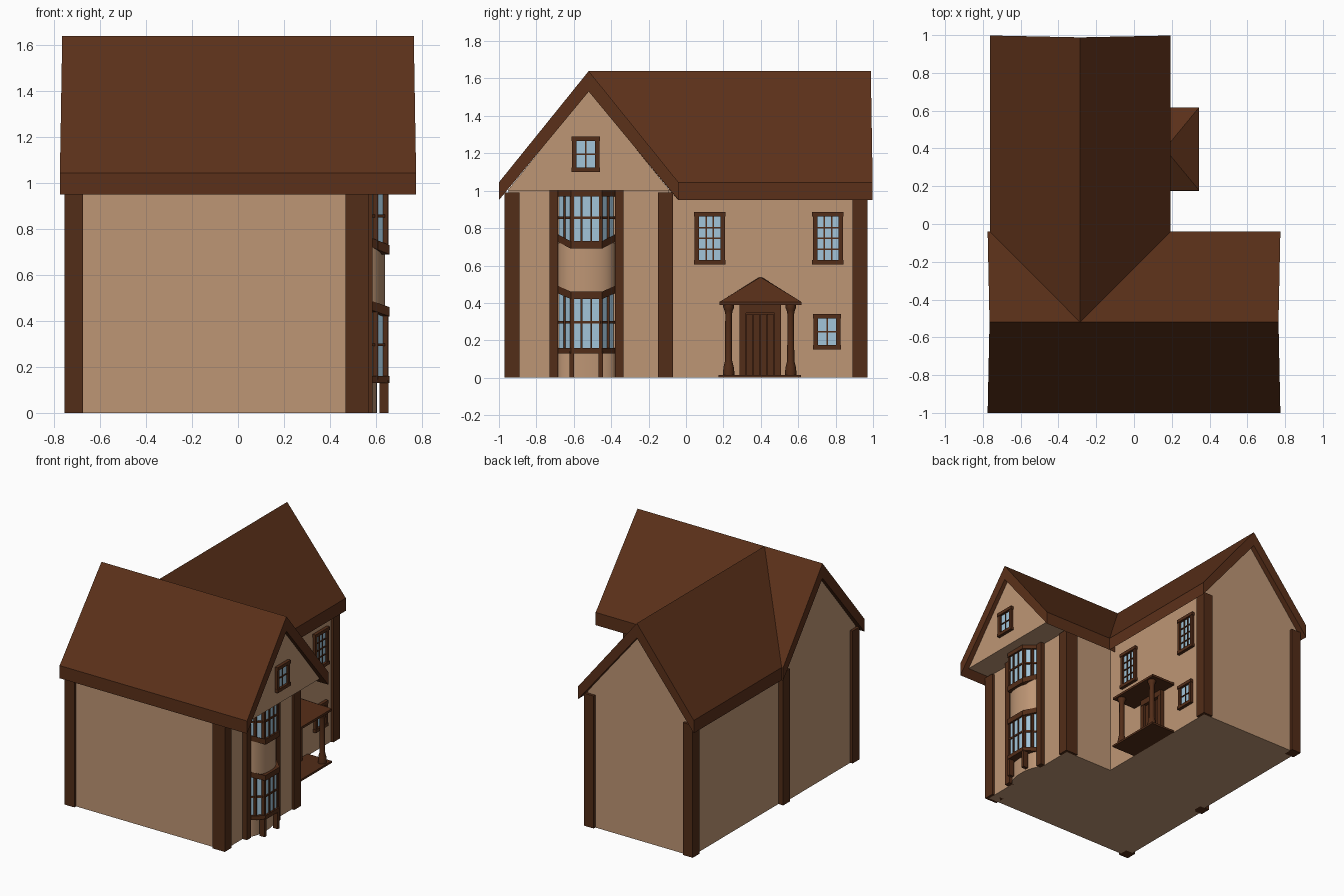
import bpy, bmesh, math

if "Cube" in bpy.data.objects:
    bpy.data.objects.remove(bpy.data.objects["Cube"])


def material(name, rgb):
    m = bpy.data.materials.new(name)
    m.diffuse_color = (*rgb, 1)
    m.use_nodes = True
    m.node_tree.nodes["Principled BSDF"].inputs["Base Color"].default_value = m.diffuse_color
    return m


TAN = material("plaster", (0.515, 0.305, 0.178))
ROOF = material("roof_brown", (0.105, 0.030, 0.010))
WOOD = material("timber_brown", (0.085, 0.026, 0.009))
GLASS = material("glass_blue", (0.36, 0.56, 0.70))


def loft(name, rings, mat, smooth=False):
    """Skin equal-sized point rings and cap both ends."""
    bm = bmesh.new()
    vs = [[bm.verts.new(p) for p in r] for r in rings]
    n = len(rings[0])
    for a, b in zip(vs, vs[1:]):
        for i in range(n):
            j = (i + 1) % n
            bm.faces.new((a[i], a[j], b[j], b[i]))
    bm.faces.new(vs[0])
    bm.faces.new(vs[-1])
    bmesh.ops.recalc_face_normals(bm, faces=bm.faces)
    me = bpy.data.meshes.new(name)
    bm.to_mesh(me)
    bm.free()
    me.materials.append(mat)
    ob = bpy.data.objects.new(name, me)
    bpy.context.collection.objects.link(ob)
    if smooth:
        bpy.ops.object.select_all(action='DESELECT')
        ob.select_set(True)
        bpy.context.view_layer.objects.active = ob
        bpy.ops.object.shade_smooth_by_angle(angle=math.radians(35))
    return ob


def box(name, x0, x1, y0, y1, z0, z1, mat):
    return loft(name, [[(x0, y0, z), (x1, y0, z), (x1, y1, z), (x0, y1, z)] for z in (z0, z1)], mat)


FY, BX = -0.52, -0.285          # ridge lines of the front and back wings


def along_x(s, t, z):
    return (s, FY + t, z)


def along_y(s, t, z):
    return (BX + t, s, z)


def roof(name, place, h, start, end):
    """Thick gabled roof; start and end give (eave, ridge) positions."""
    rings = []
    for t, k, top, bot in ((-h, 0, 1.045, 0.95), (0, 1, 1.64, 1.53), (h, 0, 1.045, 0.95)):
        rings.append([place(start[k], t, top), place(end[k], t, top),
                      place(end[k], t, bot), place(start[k], t, bot)])
    return loft(name, rings, ROOF)


def gable(name, place, s0, s1):
    return loft(name, [[place(s, -0.435, 1.0), place(s, 0.435, 1.0), place(s, 0, 1.535)]
                       for s in (s0, s1)], TAN)


# walls, gables and roofs
box("front_wing_walls", -0.735, 0.55, -0.95, -0.09, 0, 1.0, TAN)
box("back_wing_walls", -0.715, 0.145, -0.09, 0.95, 0, 1.0, TAN)
gable("front_wing_gable", along_x, -0.735, 0.735)
gable("back_wing_gable", along_y, -0.09, 0.95)
roof("front_wing_roof", along_x, 0.48, (-0.775, -0.765), (0.775, 0.765))
roof("back_wing_roof", along_y, 0.478, (-0.042, -0.52), (0.998, 0.988))

# corner posts
for i, (x0, x1, y0, y1) in enumerate((
        (-0.755, -0.675, -0.97, -0.89), (-0.755, -0.675, -0.15, -0.07),
        (0.467, 0.57, -0.97, -0.89), (0.467, 0.57, -0.15, -0.07),
        (-0.735, -0.655, 0.89, 0.97), (0.085, 0.165, 0.89, 0.97))):
    box(f"corner_post_{i}", x0, x1, y0, y1, 0, 0.99, WOOD)


def window(name, x, y0, y1, z0, z1, cols, rows):
    """Framed window with glazing bars on a wall facing +x."""
    f = 0.024
    box(name + "_glass", x - 0.01, x + 0.006, y0 + f / 2, y1 - f / 2, z0 + f / 2, z1 - f / 2, GLASS)
    for k, y in enumerate((y0, y1 - f)):
        box(f"{name}_jamb_{k}", x - 0.01, x + 0.02, y, y + f, z0, z1, WOOD)
    for k, z in enumerate((z0, z1 - f)):
        box(f"{name}_rail_{k}", x - 0.01, x + 0.024, y0 - 0.003, y1 + 0.003, z, z + f, WOOD)
    for k in range(1, cols):
        y = y0 + f + (y1 - y0 - 2 * f) * k / cols
        box(f"{name}_upright_{k}", x, x + 0.012, y - 0.004, y + 0.004, z0 + f, z1 - f, WOOD)
    for k in range(1, rows):
        z = z0 + f + (z1 - z0 - 2 * f) * k / rows
        box(f"{name}_crossbar_{k}", x, x + 0.012, y0 + f, y1 - f, z - 0.004, z + 0.004, WOOD)


window("gable_window", 0.735, -0.61, -0.463, 1.10, 1.29, 2, 2)
window("upper_window_left", 0.145, 0.045, 0.208, 0.605, 0.885, 3, 4)
window("upper_window_right", 0.145, 0.678, 0.84, 0.605, 0.885, 3, 4)
window("small_window", 0.145, 0.683, 0.825, 0.15, 0.34, 2, 2)

# bay window: plan is wall, front corner, front corner, wall
CY = -0.5325


def bay(name, inset, side, front, mat):
    """Three-sided bay band; side and front give (low, high) heights."""
    rings = []
    for x, y, (lo, hi) in ((0.56, -0.16, side), (0.66, -0.083, front),
                           (0.66, 0.083, front), (0.56, 0.16, side)):
        y += CY + math.copysign(inset, -y)
        x -= inset if x > 0.6 else 0
        back = 0.54
        rings.append([(x, y, lo), (x, y, hi), (back, y, hi), (back, y, lo)])
    return loft(name, rings, mat)


bay("bay_upper_glass", 0.014, (0.75, 0.98), (0.71, 0.98), GLASS)
bay("bay_lower_glass", 0.014, (0.145, 0.47), (0.145, 0.44), GLASS)
bay("bay_head", 0, (0.97, 1.0), (0.97, 1.0), WOOD)
bay("bay_upper_sill", 0, (0.73, 0.77), (0.69, 0.73), WOOD)
bay("bay_lower_head", 0, (0.455, 0.495), (0.42, 0.46), WOOD)
bay("bay_lower_sill", 0, (0.13, 0.16), (0.13, 0.16), WOOD)
bay("bay_upper_transom", 0.007, (0.85, 0.863), (0.85, 0.863), WOOD)
bay("bay_lower_transom", 0.007, (0.29, 0.303), (0.29, 0.303), WOOD)

# glazing bars across the bay: (x, y offset)
for s in (-1, 1):
    for i, (x, y, w) in enumerate(((0.64, 0.077, 0.010), (0.643, 0.026, 0.005), (0.597, 0.117, 0.006))):
        for nm, lo, hi in (("upper", 0.71, 0.98), ("lower", 0.145, 0.44)):
            box(f"bay_{nm}_bar_{i}_{s}", x - 0.01, x + 0.012, CY + s * y - w, CY + s * y + w, lo, hi, WOOD)
    box(f"bay_leg_{s}", 0.615, 0.655, CY + s * 0.078 - 0.012, CY + s * 0.078 + 0.012, 0, 0.14, WOOD)
    box(f"bay_side_post_{s}", 0.54, 0.585, CY + s * 0.175 - 0.023, CY + s * 0.175 + 0.023, 0, 1.0, WOOD)

# curved plaster panels of the bay
for nm, lo, hi, depth in (("middle", 0.45, 0.72, 0.09), ("base", 0.0, 0.14, 0.055)):
    arc = [(0.55 + depth * math.sin(a), CY - 0.152 * math.cos(a))
           for a in (math.pi * i / 20 for i in range(21))]
    loft(f"bay_{nm}_panel", [[(x, y, z) for x, y in arc] for z in (lo, hi)], TAN, True)

# porch: slab, hipped roof, turned columns
box("porch_slab", 0.145, 0.345, 0.175, 0.615, 0, 0.015, WOOD)
box("porch_eaves", 0.14, 0.345, 0.178, 0.618, 0.388, 0.405, WOOD)
loft("porch_roof", [[(0.14, 0.178, 0.405), (0.345, 0.178, 0.405), (0.345, 0.618, 0.405), (0.14, 0.618, 0.405)],
                    [(0.14, 0.390, 0.537), (0.165, 0.396, 0.537), (0.165, 0.400, 0.537), (0.14, 0.406, 0.537)]], ROOF)
COLUMN = ((0.030, 0.015), (0.030, 0.035), (0.027, 0.06), (0.019, 0.09),
          (0.018, 0.34), (0.022, 0.36), (0.029, 0.375), (0.029, 0.39))
for k, y in enumerate((0.228, 0.560)):
    loft(f"porch_column_{k}", [[(0.305 + r * math.cos(a), y + r * math.sin(a), z)
                                for a in (math.tau * i / 16 for i in range(16))]
                               for r, z in COLUMN], WOOD, True)

# door with frame and planks
box("door_backing", 0.14, 0.152, 0.30, 0.49, 0.01, 0.37, WOOD)
box("door_lintel", 0.14, 0.18, 0.285, 0.507, 0.345, 0.388, WOOD)
for k, y in enumerate((0.285, 0.472)):
    box(f"door_jamb_{k}", 0.14, 0.178, y, y + 0.035, 0.01, 0.36, WOOD)
for k in range(4):
    y = 0.323 + k * 0.037
    box(f"door_plank_{k}", 0.145, 0.162, y, y + 0.033, 0.015, 0.34, WOOD)
